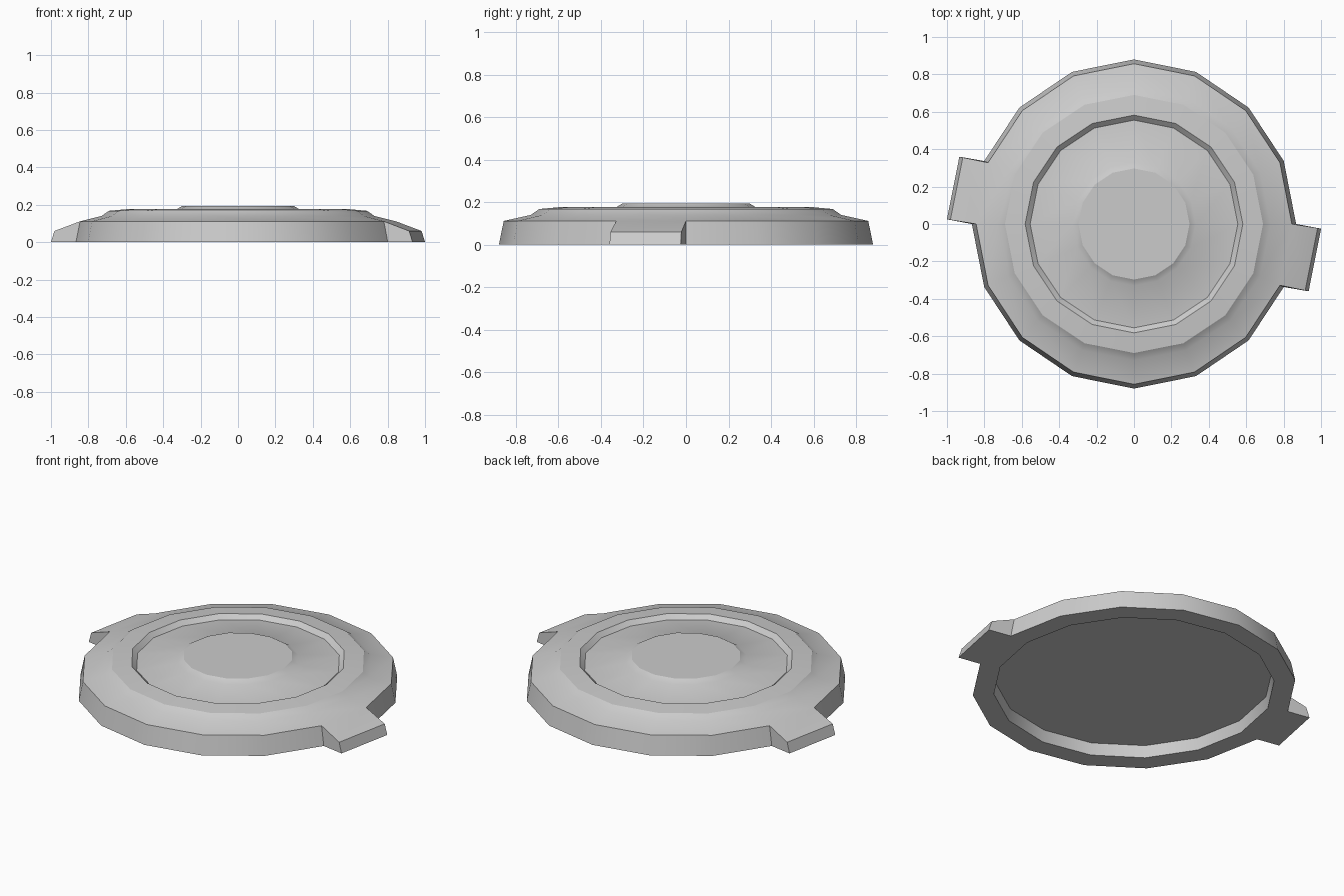
import bpy, bmesh
from math import cos, sin, pi, radians

if "Cube" in bpy.data.objects:
    bpy.data.objects.remove(bpy.data.objects["Cube"])

SIDES = 16
SQUASH = 0.985      # outer wall is slightly narrower along x

# Rings (radius, z, x scale): raised centre, sunken ring, rim, outer wall, hollow underside
PROFILE = [(0.297, 0.195, 1), (0.33, 0.175, 1), (0.555, 0.153, 1), (0.582, 0.178, 1),
           (0.69, 0.168, 1), (0.73, 0.14, 1), (0.857, 0.112, SQUASH), (0.88, 0.0, SQUASH),
           (0.765, 0.0, SQUASH), (0.755, 0.07, SQUASH)]
RIM, FOOT = 6, 7    # rings bounding the outer wall

bm = bmesh.new()
rings = [[bm.verts.new((sx * r * cos(2 * pi * i / SIDES), r * sin(2 * pi * i / SIDES), z))
          for i in range(SIDES)] for r, z, sx in PROFILE]


def tab(side):
    """Grip tab: one wall facet pulled outward with a sloping top."""
    i, j = side, (side + 1) % SIDES
    angle = 2 * pi * (side + 0.5) / SIDES
    d, t = (cos(angle), sin(angle)), (-sin(angle), cos(angle))

    def point(r, s, z):
        return bm.verts.new((r * d[0] + s * t[0], r * d[1] + s * t[1], z))

    inner = [rings[RIM][i], rings[FOOT][i], rings[FOOT][j], rings[RIM][j]]
    outer = [point(0.967, -0.17, 0.06), point(0.986, -0.1707, 0),
             point(0.986, 0.1707, 0), point(0.967, 0.17, 0.06)]
    for k in range(4):
        m = (k + 1) % 4
        bm.faces.new((inner[k], outer[k], outer[m], inner[m]))
    bm.faces.new(outer)


# Turned body, leaving the two tab facets open
TABS = (7, 15)
for n, (a, b) in enumerate(zip(rings, rings[1:])):
    for i in range(SIDES):
        j = (i + 1) % SIDES
        if n == RIM and i in TABS:
            continue
        bm.faces.new((a[i], b[i], b[j], a[j]))
bm.faces.new(rings[0])
bm.faces.new(rings[-1][::-1])

# Two opposite grip tabs
for side in TABS:
    tab(side)
bmesh.ops.recalc_face_normals(bm, faces=bm.faces)

mesh = bpy.data.meshes.new("lid")
bm.to_mesh(mesh)
bm.free()
lid = bpy.data.objects.new("lid", mesh)
bpy.context.collection.objects.link(lid)
bpy.context.view_layer.objects.active = lid
lid.select_set(True)
bpy.ops.object.shade_smooth_by_angle(angle=radians(30))
